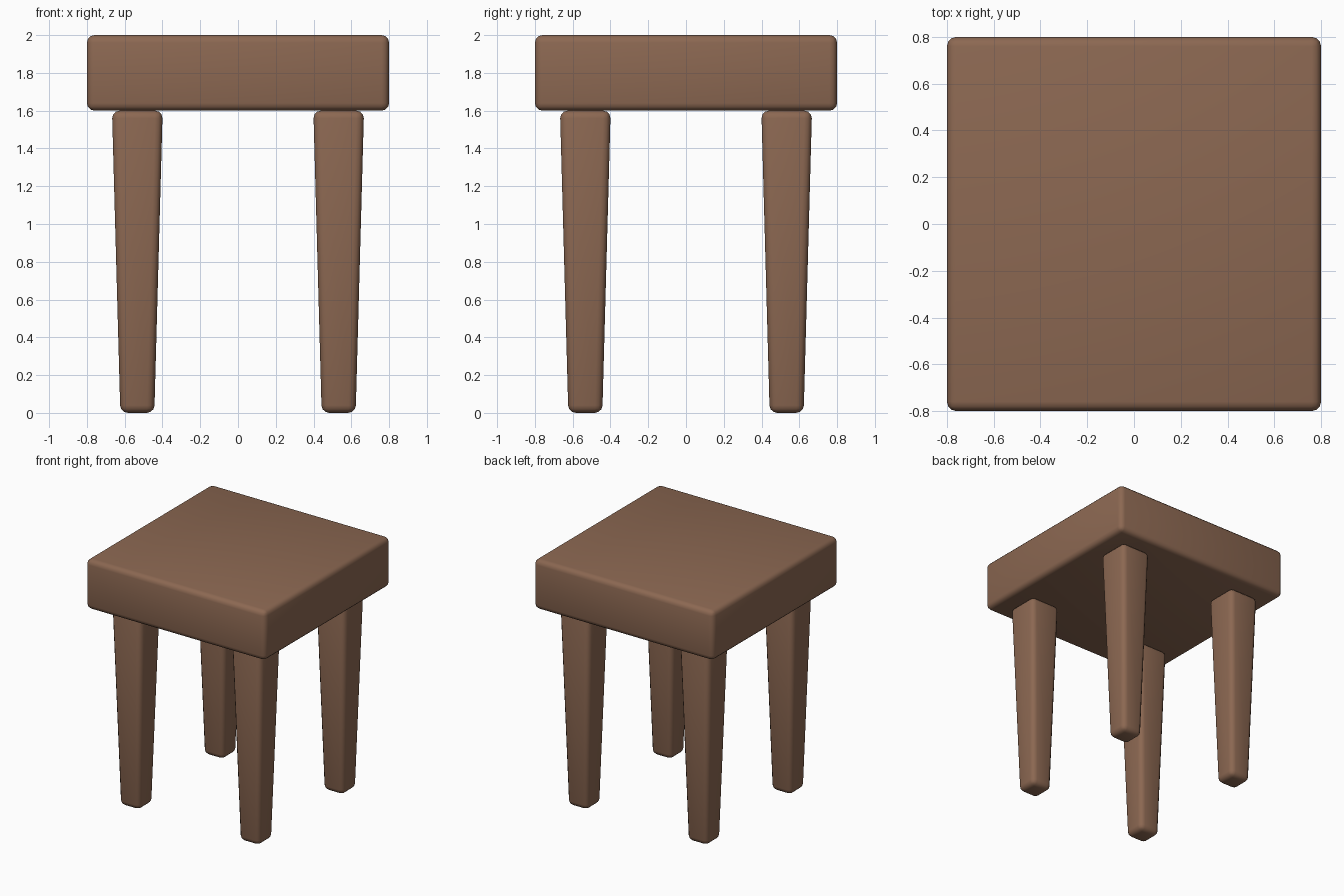
import bpy, bmesh

if "Cube" in bpy.data.objects:
    bpy.data.objects.remove(bpy.data.objects["Cube"])

wood = bpy.data.materials.new("brown_wood")
wood.diffuse_color = (0.262, 0.138, 0.084, 1)
wood.use_nodes = True
wood.node_tree.nodes["Principled BSDF"].inputs["Base Color"].default_value = wood.diffuse_color


def tapered_block(name, center, bottom_half, top_half, z0, z1, bevel):
    """Square block with rounded edges, tapering from top to bottom."""
    bm = bmesh.new()
    bmesh.ops.create_cube(bm, size=2)
    for v in bm.verts:
        top = v.co.z > 0
        half = top_half if top else bottom_half
        v.co = (center[0] + v.co.x * half,
                center[1] + v.co.y * half,
                z1 if top else z0)
    bmesh.ops.bevel(bm, geom=bm.edges[:], offset=bevel, segments=3,
                    profile=0.5, affect='EDGES', clamp_overlap=True)
    for f in bm.faces:
        f.smooth = True
    mesh = bpy.data.meshes.new(name)
    bm.to_mesh(mesh)
    bm.free()
    mesh.materials.append(wood)
    obj = bpy.data.objects.new(name, mesh)
    bpy.context.collection.objects.link(obj)
    return obj


# Thick square seat
tapered_block("seat", (0, 0), 0.8, 0.8, 1.6, 2.0, 0.04)

# Four tapered legs
for side, x in (("left", -0.533), ("right", 0.533)):
    for end, y in (("front", -0.533), ("back", 0.533)):
        tapered_block(f"{end}_{side}_leg", (x, y), 0.09, 0.134, 0.0, 1.6, 0.04)
